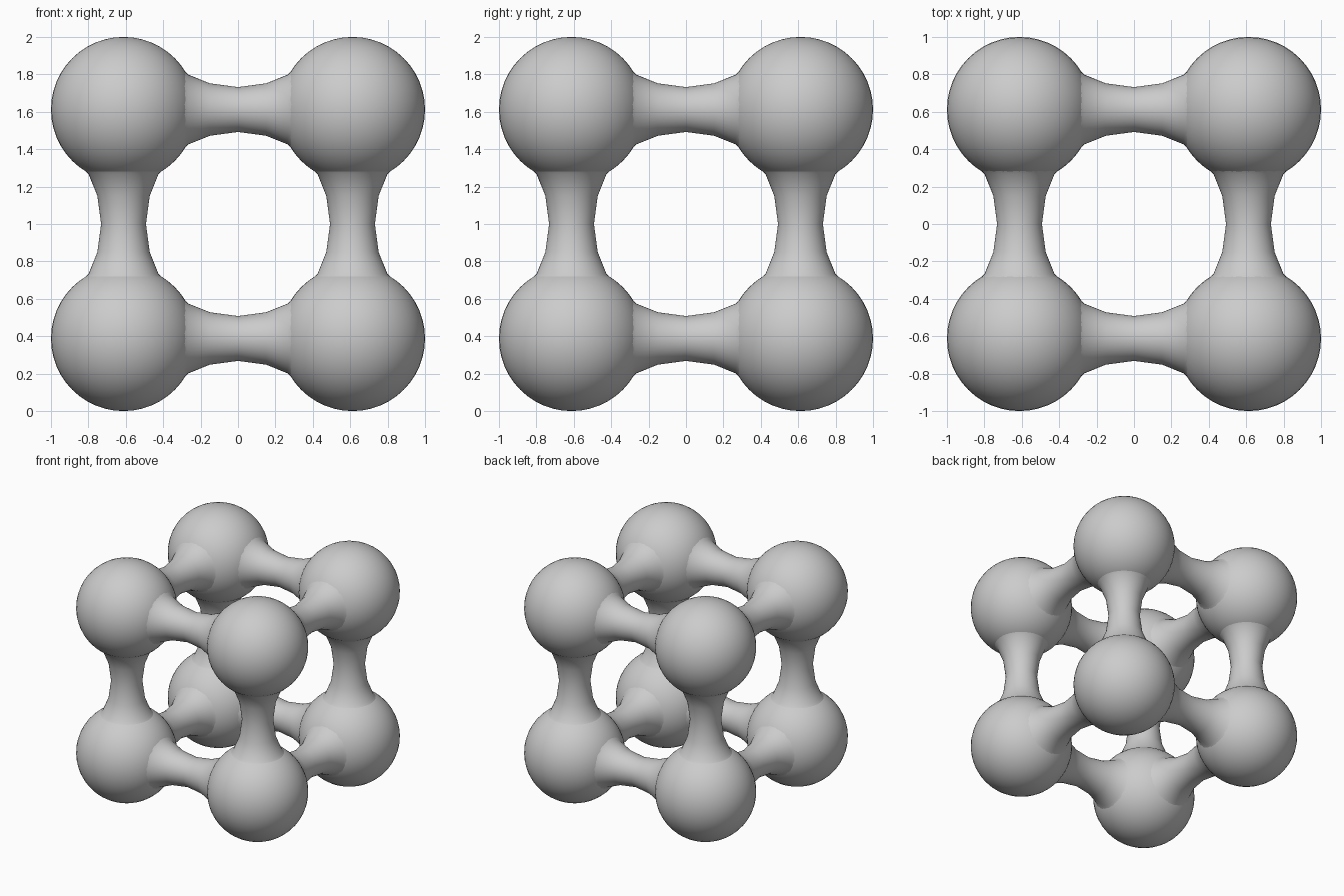
import bpy
import bmesh
import math
from itertools import product
from mathutils import Matrix

cube = bpy.data.objects.get("Cube")
if cube:
    bpy.data.objects.remove(cube, do_unlink=True)

CORNER = 0.612
RADIUS = 0.388
MIDDLE = 1.0
SIDES = 48

grey = bpy.data.materials.new("light grey")
grey.use_nodes = True
colour = (0.6, 0.6, 0.6, 1)
grey.diffuse_color = colour
grey.node_tree.nodes["Principled BSDF"].inputs["Base Color"].default_value = colour


def finish(bm, name):
    for face in bm.faces:
        face.smooth = True
    mesh = bpy.data.meshes.new(name)
    bm.to_mesh(mesh)
    bm.free()
    mesh.materials.append(grey)
    return mesh


def place(name, mesh, location, rotation=(0, 0, 0)):
    obj = bpy.data.objects.new(name, mesh)
    obj.location = location
    obj.rotation_euler = rotation
    bpy.context.collection.objects.link(obj)


# Shared ball mesh
bm = bmesh.new()
bmesh.ops.create_uvsphere(bm, u_segments=SIDES, v_segments=SIDES // 2, radius=RADIUS)
ball = finish(bm, "ball")

# Shared bar mesh: waisted profile spun around z, flared ends sunk into the balls
half = [(0.12, 0), (0.14, 0.15), (0.187, 0.267), (0.222, 0.3)]
profile = [(r, -z) for r, z in reversed(half[1:])] + half
bm = bmesh.new()
verts = [bm.verts.new((r, 0, z)) for r, z in profile]
edges = [bm.edges.new(pair) for pair in zip(verts, verts[1:])]
bmesh.ops.spin(bm, geom=verts + edges, cent=(0, 0, 0), axis=(0, 0, 1),
               angle=math.tau, steps=SIDES, use_merge=True)
bmesh.ops.remove_doubles(bm, verts=bm.verts, dist=0.0001)
bmesh.ops.recalc_face_normals(bm, faces=bm.faces)
bar = finish(bm, "bar")

# Eight corner balls
for x, y, z in product((-1, 1), repeat=3):
    name = "_".join(("top" if z > 0 else "bottom", "front" if y < 0 else "back",
                     "left" if x > 0 else "right", "ball"))
    place(name, ball, (x * CORNER, y * CORNER, MIDDLE + z * CORNER))

# Four bars along each axis
quarter = math.pi / 2
for axis, (label, turn) in enumerate((("cross_bar", (0, quarter, 0)),
                                      ("depth_bar", (quarter, 0, 0)),
                                      ("upright_bar", (0, 0, 0)))):
    for i, (a, b) in enumerate(product((-CORNER, CORNER), repeat=2)):
        spot = [a, b]
        spot.insert(axis, 0)
        spot[2] += MIDDLE
        place(f"{label}_{i + 1}", bar, spot, turn)
